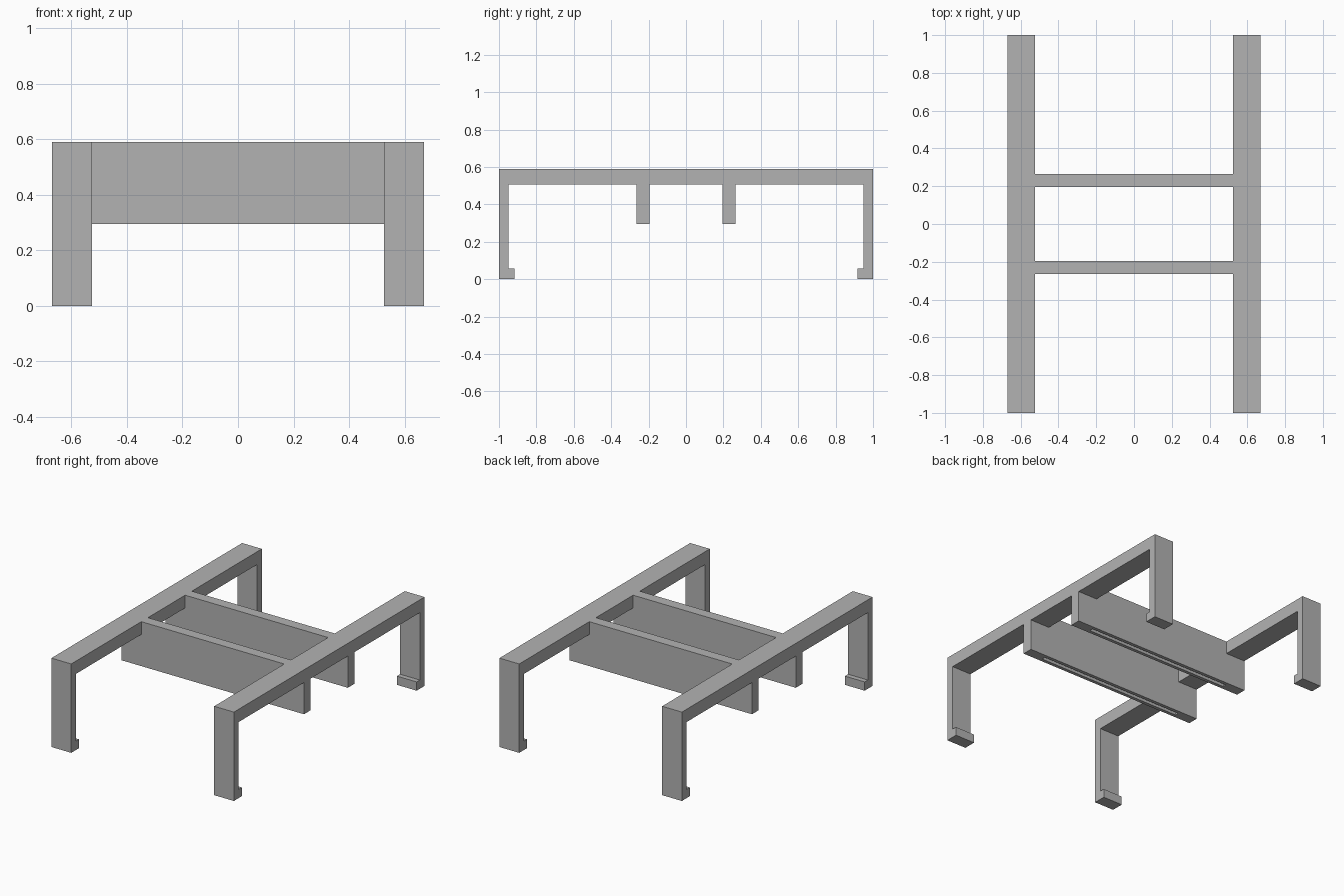
import bpy
import bmesh
from math import copysign
from mathutils import Vector

default = bpy.data.objects.get("Cube")
if default:
    bpy.data.objects.remove(default, do_unlink=True)

# Single grey material
GREY = (0.45, 0.45, 0.45, 1.0)
grey = bpy.data.materials.new("plain grey")
grey.use_nodes = True
grey.diffuse_color = GREY
grey.node_tree.nodes["Principled BSDF"].inputs["Base Color"].default_value = GREY

# Overall dimensions
OUTER_X, INNER_X = 0.67, 0.525
HALF_Y, TOP, BEAM_Z = 1.0, 0.59, 0.505
LEG_Y, FOOT_Y, FOOT_Z = 0.95, 0.917, 0.058
PLATE_Y, PLATE_THICK, PLATE_Z = 0.195, 0.07, 0.295
SLOT_X, SLOT_HALF, SLOT_DEPTH = 0.54, 0.0125, 0.15


def extrude_profile(points, offset):
    """Return a bmesh prism made by sweeping a flat outline along offset."""
    bm = bmesh.new()
    face = bm.faces.new([bm.verts.new(p) for p in points])
    new = bmesh.ops.extrude_face_region(bm, geom=[face])["geom"]
    verts = [g for g in new if isinstance(g, bmesh.types.BMVert)]
    bmesh.ops.translate(bm, verts=verts, vec=Vector(offset))
    bmesh.ops.recalc_face_normals(bm, faces=bm.faces)
    return bm


def add_object(name, bm):
    mesh = bpy.data.meshes.new(name)
    bm.to_mesh(mesh)
    bm.free()
    mesh.materials.append(grey)
    obj = bpy.data.objects.new(name, mesh)
    bpy.context.collection.objects.link(obj)
    return obj


def mirrored(half):
    """Complete a symmetric outline from its positive half."""
    return half + [(-u, z) for u, z in reversed(half)]


# Side frames: top beam, two legs and inward foot lips in one outline
side_outline = mirrored([
    (LEG_Y, BEAM_Z), (LEG_Y, FOOT_Z), (FOOT_Y, FOOT_Z),
    (FOOT_Y, 0), (HALF_Y, 0), (HALF_Y, TOP),
])
for name, x in (("left_side_frame", INNER_X), ("right_side_frame", -OUTER_X)):
    bm = extrude_profile([(x, y, z) for y, z in side_outline],
                         (OUTER_X - INNER_X, 0, 0))
    add_object(name, bm)

# Cross plates: notched under the beams, with a slot in the lower edge
plate_outline = mirrored([
    (OUTER_X, PLATE_Z), (OUTER_X, BEAM_Z), (INNER_X, BEAM_Z), (INNER_X, TOP),
])
for name, y in (("front_cross_plate", -PLATE_Y - PLATE_THICK),
                ("back_cross_plate", PLATE_Y)):
    bm = extrude_profile([(x, y, z) for x, z in plate_outline],
                         (0, PLATE_THICK, 0))
    middle = y + PLATE_THICK / 2
    bottom = min(bm.faces, key=lambda f: f.calc_center_median().z)
    bmesh.ops.inset_individual(bm, faces=[bottom], thickness=0.01)
    for v in bottom.verts:
        v.co.x = copysign(SLOT_X, v.co.x)
        v.co.y = middle + copysign(SLOT_HALF, v.co.y - middle)
    floor = bmesh.ops.extrude_discrete_faces(bm, faces=[bottom])["faces"][0]
    bmesh.ops.translate(bm, verts=floor.verts, vec=(0, 0, SLOT_DEPTH))
    add_object(name, bm)
